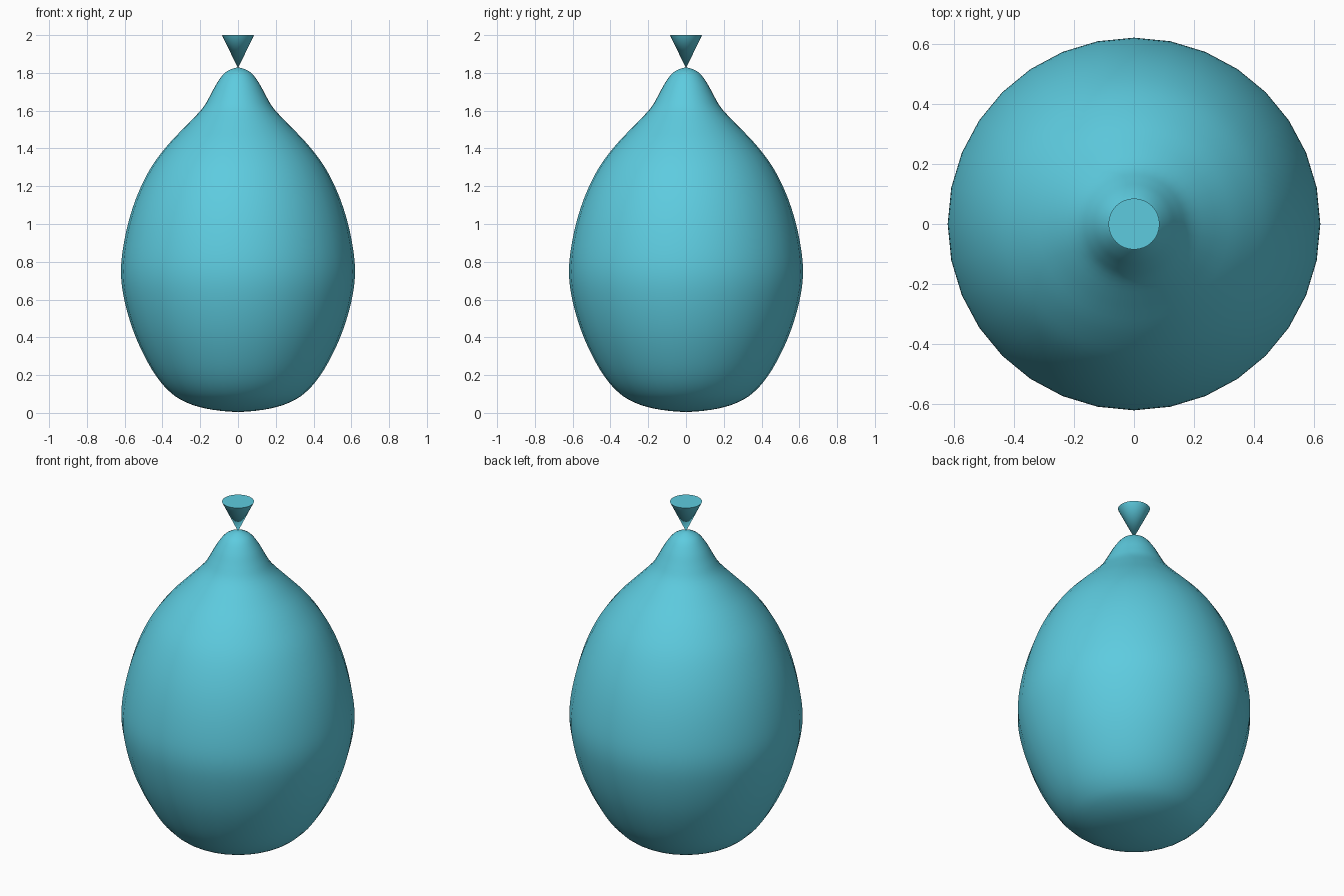
import bpy, bmesh, math
from mathutils import Vector
from mathutils.geometry import interpolate_bezier

if "Cube" in bpy.data.objects:
    bpy.data.objects.remove(bpy.data.objects["Cube"])

SIDES = 32

skin = bpy.data.materials.new("turquoise rubber")
skin.diffuse_color = (0.11, 0.60, 0.74, 1)
skin.use_nodes = True
skin.node_tree.nodes["Principled BSDF"].inputs["Base Color"].default_value = skin.diffuse_color


def smooth_profile(pts, steps=4):
    """Pass a smooth curve through (radius, height) points."""
    p = [Vector((r, 0, z)) for r, z in pts]
    # mirror the neighbours across the axis so both poles stay rounded
    ext = [Vector((-p[1].x, 0, p[1].z))] + p + [Vector((-p[-2].x, 0, p[-2].z))]
    out = [p[0]]
    for i in range(1, len(ext) - 2):
        a, b = ext[i], ext[i + 1]
        ha = a + (b - ext[i - 1]) / 6
        hb = b - (ext[i + 2] - a) / 6
        out += interpolate_bezier(a, ha, hb, b, steps + 1)[1:]
    return [(max(v.x, 0), v.z) for v in out]


def lathe(name, profile, sharp_deg):
    """Revolve a profile that starts and ends on the z axis."""
    bm = bmesh.new()
    verts = [bm.verts.new((r, 0, z)) for r, z in profile]
    edges = [bm.edges.new(e) for e in zip(verts, verts[1:])]
    bmesh.ops.spin(bm, geom=verts + edges, cent=(0, 0, 0), axis=(0, 0, 1),
                   angle=math.tau, steps=SIDES, use_merge=True)
    bmesh.ops.remove_doubles(bm, verts=bm.verts, dist=1e-5)
    bmesh.ops.recalc_face_normals(bm, faces=bm.faces)
    mesh = bpy.data.meshes.new(name)
    bm.to_mesh(mesh)
    bm.free()
    obj = bpy.data.objects.new(name, mesh)
    bpy.context.collection.objects.link(obj)
    mesh.materials.append(skin)
    bpy.ops.object.select_all(action='DESELECT')
    obj.select_set(True)
    bpy.context.view_layer.objects.active = obj
    bpy.ops.object.shade_smooth_by_angle(angle=math.radians(sharp_deg))
    return obj


# inflated body with narrowing neck
lathe("balloon_body", smooth_profile([
    (0, 0.005), (0.17, 0.023), (0.29, 0.063), (0.37, 0.12), (0.44, 0.205),
    (0.505, 0.32), (0.56, 0.45), (0.60, 0.59), (0.619, 0.72), (0.612, 0.85),
    (0.58, 1.01), (0.53, 1.16), (0.46, 1.30), (0.37, 1.42), (0.27, 1.525),
    (0.19, 1.61), (0.15, 1.675), (0.115, 1.74), (0.075, 1.795), (0.035, 1.82),
    (0, 1.828)]), 60)

# flared mouthpiece above the knot, closed on top
lathe("mouthpiece", [(0, 1.825), (0.085, 2.0), (0, 2.0)], 50)
